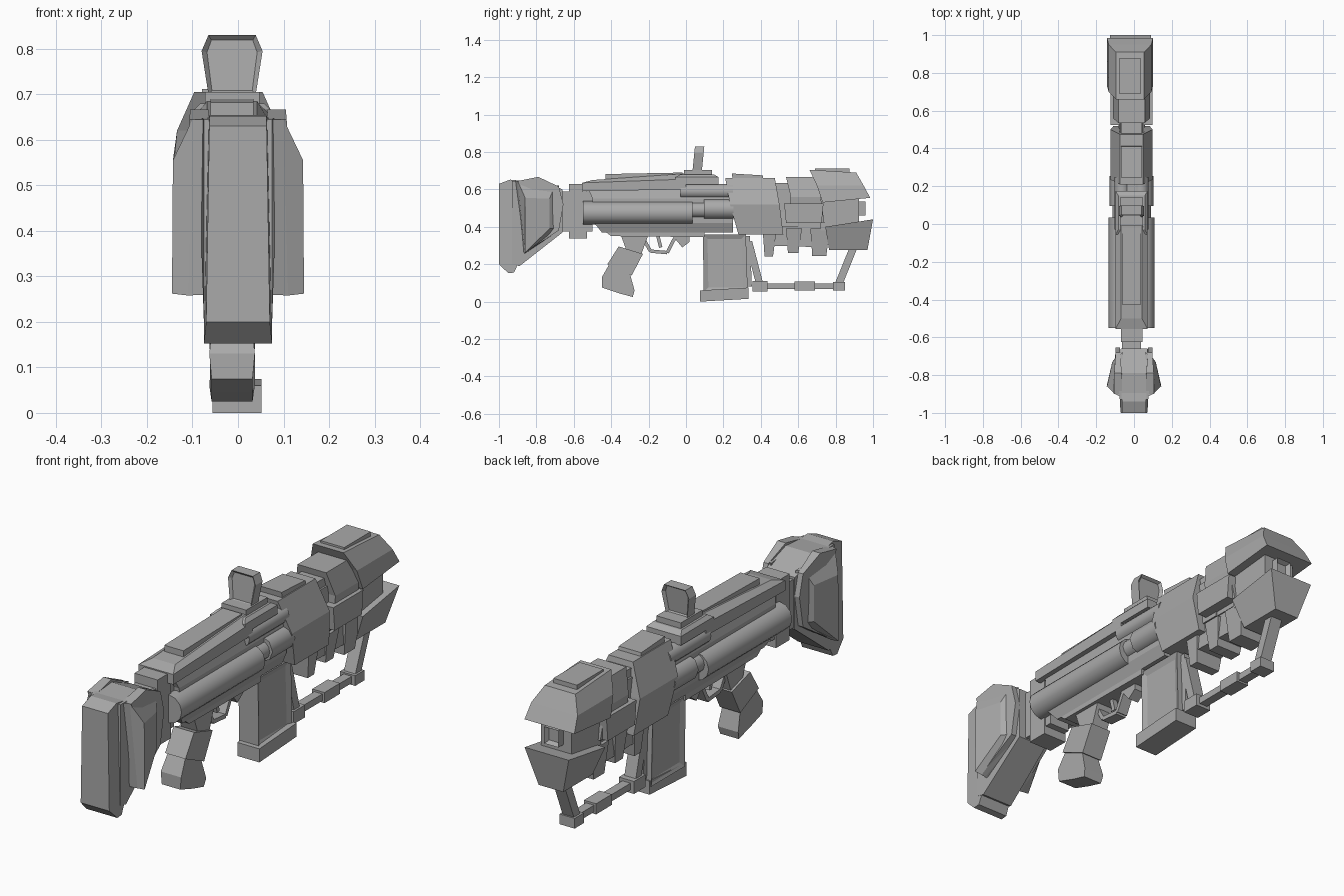
import bpy, bmesh, math
from mathutils import Vector, Matrix

if "Cube" in bpy.data.objects:
    bpy.data.objects.remove(bpy.data.objects["Cube"])

CX = -0.013  # centre plane of the body
grey = bpy.data.materials.new("gunmetal_grey")
grey.use_nodes = True
grey.diffuse_color = (0.4, 0.4, 0.4, 1)
grey.node_tree.nodes["Principled BSDF"].inputs["Base Color"].default_value = (0.4, 0.4, 0.4, 1)


def finish(name, bm):
    bmesh.ops.recalc_face_normals(bm, faces=bm.faces)
    me = bpy.data.meshes.new(name)
    bm.to_mesh(me)
    bm.free()
    me.materials.append(grey)
    ob = bpy.data.objects.new(name, me)
    bpy.context.collection.objects.link(ob)
    return ob


def loft(name, rings, panel=None):
    """Bridge rings of equal length; panel = (axis, margin, depth) insets faces."""
    bm = bmesh.new()
    vs = [[bm.verts.new(p) for p in r] for r in rings]
    n = len(rings[0])
    for a, b in zip(vs, vs[1:]):
        for i in range(n):
            j = (i + 1) % n
            bm.faces.new((a[i], a[j], b[j], b[i]))
    bm.faces.new(vs[0])
    bm.faces.new(vs[-1])
    bmesh.ops.recalc_face_normals(bm, faces=bm.faces)
    if panel:
        axis, margin, depth = panel
        big = [f for f in bm.faces if abs(f.normal[axis]) > 0.9]
        bmesh.ops.inset_individual(bm, faces=big, thickness=margin, depth=depth)
    return finish(name, bm)


def prism(name, pts, w, cx=CX, panel=None):
    """Side outline (y, z) widened to half width w, one value or one per point."""
    ws = w if isinstance(w, (list, tuple)) else [w] * len(pts)
    return loft(name, [[(cx + s * h, y, z) for (y, z), h in zip(pts, ws)] for s in (-1, 1)], panel)


def stack(name, levels, cx=CX, panel=None):
    """Stacked rectangles (z or (z_near, z_far), y0, y1, half width)."""
    rings = []
    for z, y0, y1, w in levels:
        a, b = z if isinstance(z, tuple) else (z, z)
        rings.append([(cx - w, y0, a), (cx + w, y0, a), (cx + w, y1, b), (cx - w, y1, b)])
    return loft(name, rings, panel)


def box(name, y0, y1, z0, z1, w, cx=CX, panel=None):
    return stack(name, [(z0, y0, y1, w), (z1, y0, y1, w)], cx, panel)


def bar(name, p, q, t, w):
    p, q = Vector(p), Vector(q)
    d = (q - p).normalized()
    n = Vector((-d.y, d.x)) * t
    return prism(name, [p - n, q - n, q + n, p + n], w)


def tube(name, x, z, y0, y1, r, sides=12):
    bm = bmesh.new()
    m = Matrix.Translation((x, (y0 + y1) / 2, z)) @ Matrix.Rotation(math.pi / 2, 4, 'X')
    bmesh.ops.create_cone(bm, cap_ends=True, segments=sides, radius1=r, radius2=r,
                          depth=y1 - y0, matrix=m)
    ob = finish(name, bm)
    for f in ob.data.polygons:
        f.use_smooth = len(f.vertices) == 4
    return ob


# Stock: butt pad, core, side wings, neck and bracket
prism("butt_pad", [(-1, .63), (-.94, .652), (-.87, .645), (-.86, .55), (-.86, .28), (-.92, .155),
                   (-.95, .152), (-1, .2)],
      [.063, .063, .07, .07, .07, .075, .075, .07], 0)
prism("stock_core", [(-.93, .645), (-.79, .655), (-.66, .6), (-.66, .37), (-.89, .19), (-.93, .2)],
      [.075, .09, .07, .07, .075, .075], 0)
for s, side in ((1, "left"), (-1, "right")):
    prism("stock_wing_" + side,
          [(-.9, .645), (-.79, .667), (-.68, .615), (-.655, .52), (-.68, .38), (-.86, .262), (-.86, .55)],
          [.022, .02, .012, .012, .012, .025, .025], s * .085)
    loft("wing_face_" + side, [
        [(s * .06, -.92, .645), (s * .06, -.68, .62), (s * .06, -.68, .38), (s * .06, -.87, .26)],
        [(s * .1, -.9, .645), (s * .085, -.7, .62), (s * .085, -.69, .39), (s * .11, -.86, .258)],
        [(s * .143, -.86, .555), (s * .115, -.73, .55), (s * .115, -.73, .39), (s * .145, -.86, .262)]])
box("stock_neck", -.7, -.5, .375, .59, .05)
box("stock_bracket", -.625, -.53, .337, .63, .057)

# Receiver
stack("receiver", [(.37, -.45, .25, .055), (.42, -.49, .25, .075), (.55, -.5, .25, .075),
                   (.62, -.53, .25, .055)])
prism("lower_receiver", [(-.48, .41), (-.4, .35), (.1, .345), (.1, .41)], .055)
stack("top_rail", [((.59, .6), -.555, .0, .085), ((.635, .655), -.555, .0, .085),
                   ((.65, .685), -.5, .0, .055)])
prism("top_plate", [(-.43, .64), (-.43, .682), (-.02, .69), (-.02, .64)], .047)
for s, side in ((1, "left"), (-1, "right")):
    x = CX + s * .06
    tube("side_tube_" + side, x, .475, -.55, .035, .062)
    tube("tube_neck_" + side, x, .49, .03, .12, .042)
    tube("tube_collar_" + side, x, .495, .095, .255, .056, 8)
    tube("upper_tube_" + side, CX + s * .05, .59, -.03, .25, .04)

# Sight
stack("sight_base", [(.625, -.055, .175, .085), (.665, -.055, .175, .085), (.68, -.03, .15, .07)])
box("sight_foot", -.01, .14, .67, .705, .06)
outline = [(-.052, .7), (-.067, .795), (-.052, .83), (.052, .83), (.067, .795), (.052, .7)]
loft("sight_frame", [[(CX + x, y + (z - .7) * .1, z) for x, z in outline] for y in (.035, .085)],
     (1, .012, -.012))

# Trigger guard, trigger and grip
guard = [(-.23, .34), (-.19, .27), (-.1, .262), (-.055, .35)]
for i, (p, q) in enumerate(zip(guard, guard[1:])):
    bar("trigger_guard_%d" % i, p, q, .009, .025)
bar("trigger", (-.15, .35), (-.135, .29), .009, .012)
prism("release_catch", [(-.07, .35), (-.02, .29), (.02, .32), (.02, .35)], .025)
prism("grip_neck", [(-.35, .36), (-.31, .25), (-.24, .25), (-.2, .36)], .04)
prism("grip_upper", [(-.36, .295), (-.23, .255), (-.29, .14), (-.42, .2)], .05)
prism("grip_lower", [(-.41, .2), (-.3, .15), (-.275, .06), (-.285, .025), (-.36, .045),
                     (-.45, .075), (-.45, .13)], [.043, .043, .05, .045, .045, .045, .05])

# Magazine
stack("magazine", [(.05, .095, .33, .048), (.36, .09, .32, .048)], panel=(0, .035, -.01))
prism("magazine_base", [(.075, 0), (.335, .015), (.335, .075), (.075, .06)], .054, -.002)
bar("magazine_brace", (.33, .35), (.34, .08), .012, .025)

# Front shroud and fore-end
stack("shroud", [(.36, .28, .52, .095), (.52, .235, .5, .112), (.66, .21, .475, .06)])
prism("shroud_plate", [(.25, .65), (.245, .685), (.41, .675), (.415, .65)], .055)
box("barrel_core", .4, .92, .4, .6, .065)
stack("fore_joint", [(.4, .5, .6, .07), (.635, .47, .6, .055)])
stack("fore_block", [(.42, .56, .74, .085), (.56, .56, .72, .098), (.665, .535, .69, .07)])
stack("fore_side_box", [(.42, .535, .725, .112), (.525, .525, .735, .112)])
prism("fore_underside", [(.4, .42), (.42, .3), (.75, .29), (.78, .42)], .06)
for i, (y, d, z) in enumerate(((.41, .055, .24), (.535, .065, .26), (.665, .085, .245))):
    stack("rib_%d" % i, [(z, y + .01, y + d, .06), (.39, y, y + d + .02, .075)])

# Muzzle
stack("muzzle_upper", [((.53, .555), .73, .985, .122), (.62, .7, .95, .113), ((.705, .69), .66, .91, .075)],
      -.021)
box("muzzle_plate", .69, .875, .68, .712, .058, -.021)
stack("muzzle_lower", [(.275, .765, .97, .06), ((.4, .44), .745, 1, .108)], -.018)
box("muzzle_core", .72, .925, .38, .57, .075)
loft("muzzle_tip", [[(CX + a * .035, y, .497 + b * .037) for a, b in ((-1, -1), (1, -1), (1, 1), (-1, 1))]
                    for y in (.9, .96)], (1, .015, -.02))

# Folded foregrip frame
bar("frame_rear_strut", (.335, .32), (.395, .09), .019, .028)
box("frame_rear_joint", .355, .435, .055, .11, .037)
box("frame_bar", .42, .81, .068, .098, .02)
box("frame_bar_sleeve", .58, .69, .06, .107, .03)
box("frame_front_joint", .785, .85, .06, .105, .037)
bar("frame_front_strut", (.815, .09), (.9, .3), .02, .028)
